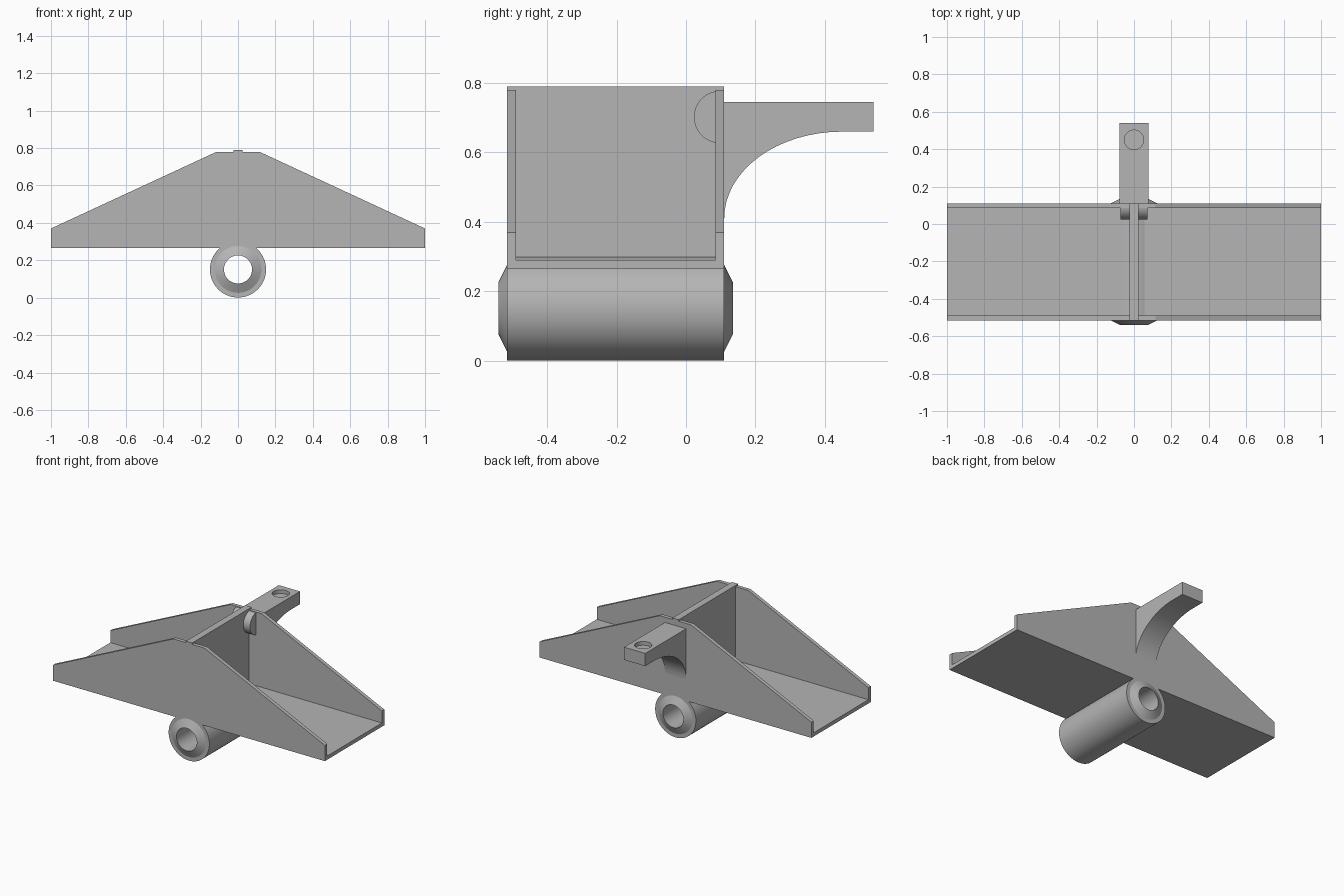
import bpy, bmesh, math
from mathutils import Vector, Matrix

cube = bpy.data.objects.get("Cube")
if cube:
    bpy.data.objects.remove(cube, do_unlink=True)

grey = bpy.data.materials.new("plain grey")
grey.use_nodes = True
colour = (0.46, 0.46, 0.46, 1)
grey.diffuse_color = colour
grey.node_tree.nodes["Principled BSDF"].inputs["Base Color"].default_value = colour

FRONT, BACK = -0.515, 0.11      # outer faces of the tray
WALL = 0.025                    # wall thickness
BASE, FLOOR, CREST = 0.265, 0.29, 0.78


def finish(name, bm):
    bmesh.ops.recalc_face_normals(bm, faces=bm.faces)
    mesh = bpy.data.meshes.new(name)
    bm.to_mesh(mesh)
    bm.free()
    mesh.materials.append(grey)
    obj = bpy.data.objects.new(name, mesh)
    bpy.context.collection.objects.link(obj)
    return obj


def extrude(name, points, offset):
    """Extrude a closed outline of 3D points along an offset."""
    bm = bmesh.new()
    face = bm.faces.new([bm.verts.new(p) for p in points])
    grown = bmesh.ops.extrude_face_region(bm, geom=[face])
    bmesh.ops.translate(bm, vec=Vector(offset),
                        verts=[v for v in grown["geom"] if isinstance(v, bmesh.types.BMVert)])
    return finish(name, bm)


def across(name, outline, half_width):
    """Extrude a side outline (y, z) symmetrically across x."""
    return extrude(name, [(-half_width, y, z) for y, z in outline], (2 * half_width, 0, 0))


def smooth(obj, angle):
    bpy.ops.object.select_all(action="DESELECT")
    obj.select_set(True)
    bpy.context.view_layer.objects.active = obj
    bpy.ops.object.shade_smooth_by_angle(angle=math.radians(angle))


# Sloping side walls
half = [(1, BASE), (1, 0.37), (0.115, CREST)]
gable = half + [(-x, z) for x, z in reversed(half)]
for name, y in (("front_wall", FRONT), ("back_wall", BACK - WALL)):
    extrude(name, [(x, y, z) for x, z in gable], (0, WALL, 0))

# Tray floor between the walls
inner_front, inner_back = FRONT + WALL, BACK - WALL
across("floor", [(inner_front, BASE), (inner_back, BASE),
                 (inner_back, FLOOR), (inner_front, FLOOR)], 1)

# Central divider with a cap over both walls
across("divider", [(inner_front, FLOOR), (inner_back, FLOOR), (inner_back, CREST),
                   (BACK, CREST), (BACK, 0.79), (FRONT, 0.79),
                   (FRONT, CREST), (inner_front, CREST)], 0.023)

# Half-round boss inside the back wall
arc = [math.pi * (0.5 + i / 24) for i in range(25)]
boss = across("half_round_boss", [(0.098 + 0.075 * math.cos(a), 0.702 + 0.075 * math.sin(a))
                                  for a in arc], 0.072)
smooth(boss, 30)

# Pivot tube, lathed around y
middle = (FRONT + BACK) / 2
end = (BACK - FRONT) / 2
bm = bmesh.new()
section = [(0.075, end + 0.025), (0.125, end), (0.15, end)]
section += [(r, -y) for r, y in reversed(section)]
ring = [bm.verts.new((r, y, 0)) for r, y in section]
edges = [bm.edges.new((ring[i], ring[(i + 1) % len(ring)])) for i in range(len(ring))]
bmesh.ops.spin(bm, geom=ring + edges, cent=(0, 0, 0), axis=(0, 1, 0),
               angle=math.tau, steps=64, use_merge=True)
bmesh.ops.remove_doubles(bm, verts=bm.verts, dist=0.0001)
bmesh.ops.translate(bm, vec=(0, middle, 0.151), verts=bm.verts)
smooth(finish("pivot_tube", bm), 25)

# Curved bracket arm behind the tray
curve = [(0.45 - 0.34 * math.cos(a), 0.41 + 0.25 * math.sin(a))
         for a in (math.pi / 2 * i / 16 for i in range(17))]
arm = across("bracket_arm", curve + [(0.54, 0.66), (0.54, 0.745), (BACK, 0.745)], 0.078)

# Blind round hole in the top of the arm
bm = bmesh.new()
bmesh.ops.create_cone(bm, cap_ends=True, segments=48, radius1=0.052, radius2=0.052,
                      depth=0.06, matrix=Matrix.Translation((0, 0.45, 0.75)))
cutter = finish("hole_cutter", bm)
cutter.hide_render = True
cut = arm.modifiers.new("hole", "BOOLEAN")
cut.operation = "DIFFERENCE"
cut.solver = "EXACT"
cut.object = cutter
bpy.context.view_layer.objects.active = arm
bpy.ops.object.modifier_apply(modifier="hole")
bpy.data.objects.remove(cutter, do_unlink=True)
smooth(arm, 25)
